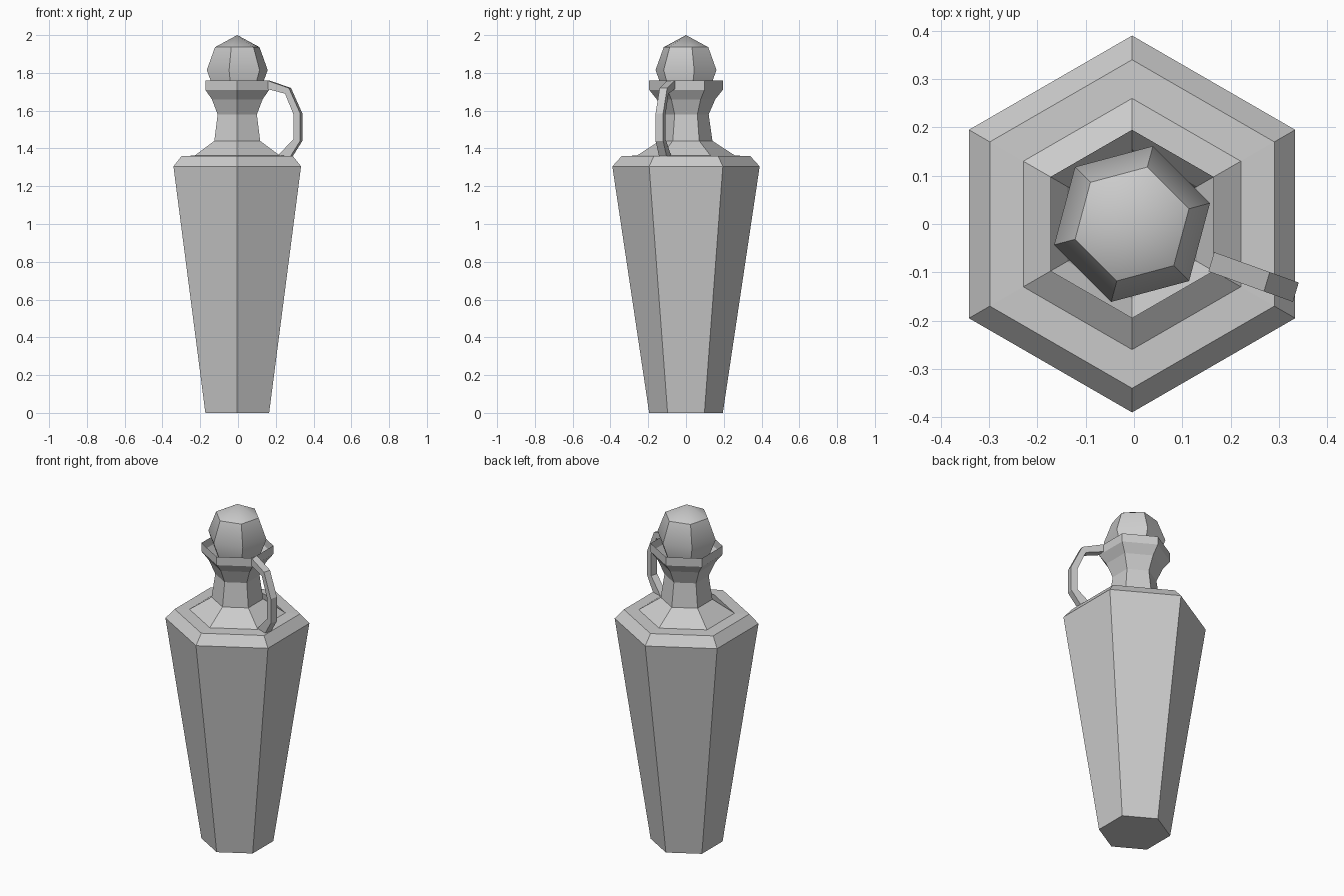
import bpy, bmesh, math
from mathutils import Vector

if "Cube" in bpy.data.objects:
    bpy.data.objects.remove(bpy.data.objects["Cube"])

CX = -0.004  # axis of the bottle


def finish(bm, name):
    bmesh.ops.recalc_face_normals(bm, faces=bm.faces)
    me = bpy.data.meshes.new(name)
    bm.to_mesh(me)
    bm.free()
    ob = bpy.data.objects.new(name, me)
    bpy.context.collection.objects.link(ob)
    return ob


def loft(bm, rings):
    for a, b in zip(rings, rings[1:]):
        n = len(a)
        for i in range(n):
            j = (i + 1) % n
            bm.faces.new((a[i], a[j], b[j], b[i]))


def hex_lathe(name, profile, turn, cap_bottom=False, apex=None, nadir=None):
    """Six-sided turned form from (radius, z) pairs."""
    bm = bmesh.new()
    rings = []
    for r, z in profile:
        angles = [math.radians(turn + 60 * i) for i in range(6)]
        rings.append([bm.verts.new((CX + r * math.cos(a), r * math.sin(a), z)) for a in angles])
    loft(bm, rings)
    if cap_bottom:
        bm.faces.new(rings[0])
    for z, ring in ((apex, rings[-1]), (nadir, rings[0])):
        if z is not None:
            tip = bm.verts.new((CX, 0, z))
            for i in range(6):
                bm.faces.new((ring[i], ring[(i + 1) % 6], tip))
    return finish(bm, name)


# Bottle: tapered body, stepped shoulder, waisted neck and open collar
hex_lathe("bottle", [(0.195, 0), (0.39, 1.305), (0.34, 1.36), (0.26, 1.362),
                     (0.14, 1.44), (0.12, 1.58), (0.155, 1.66),
                     (0.195, 1.71), (0.195, 1.76)], 30, cap_bottom=True)

# Stopper: faceted ball sitting in the collar
stopper = hex_lathe("stopper", [(0.12, 1.69), (0.167, 1.815), (0.122, 1.936)],
                    15, apex=2.0, nadir=1.635)
bpy.context.view_layer.objects.active = stopper
stopper.select_set(True)
bpy.ops.object.shade_smooth_by_angle(angle=math.radians(38))

# Handle: square bar from collar to shoulder, (x, z) outer and inner points
outer = [(0.16, 1.76), (0.275, 1.72), (0.335, 1.585), (0.335, 1.44), (0.285, 1.36)]
inner = [(0.16, 1.715), (0.255, 1.69), (0.30, 1.58), (0.30, 1.45), (0.215, 1.36)]
side = Vector((0.006, 0.02, 0))
bm = bmesh.new()
sections = []
for o, i in zip(outer, inner):
    po, pi = (Vector((x, -0.08 - 0.36 * (x - 0.165), z)) for x, z in (o, i))
    sections.append([bm.verts.new(p) for p in (po + side, po - side, pi - side, pi + side)])
loft(bm, sections)
bm.faces.new(sections[0])
bm.faces.new(sections[-1])
finish(bm, "handle")
